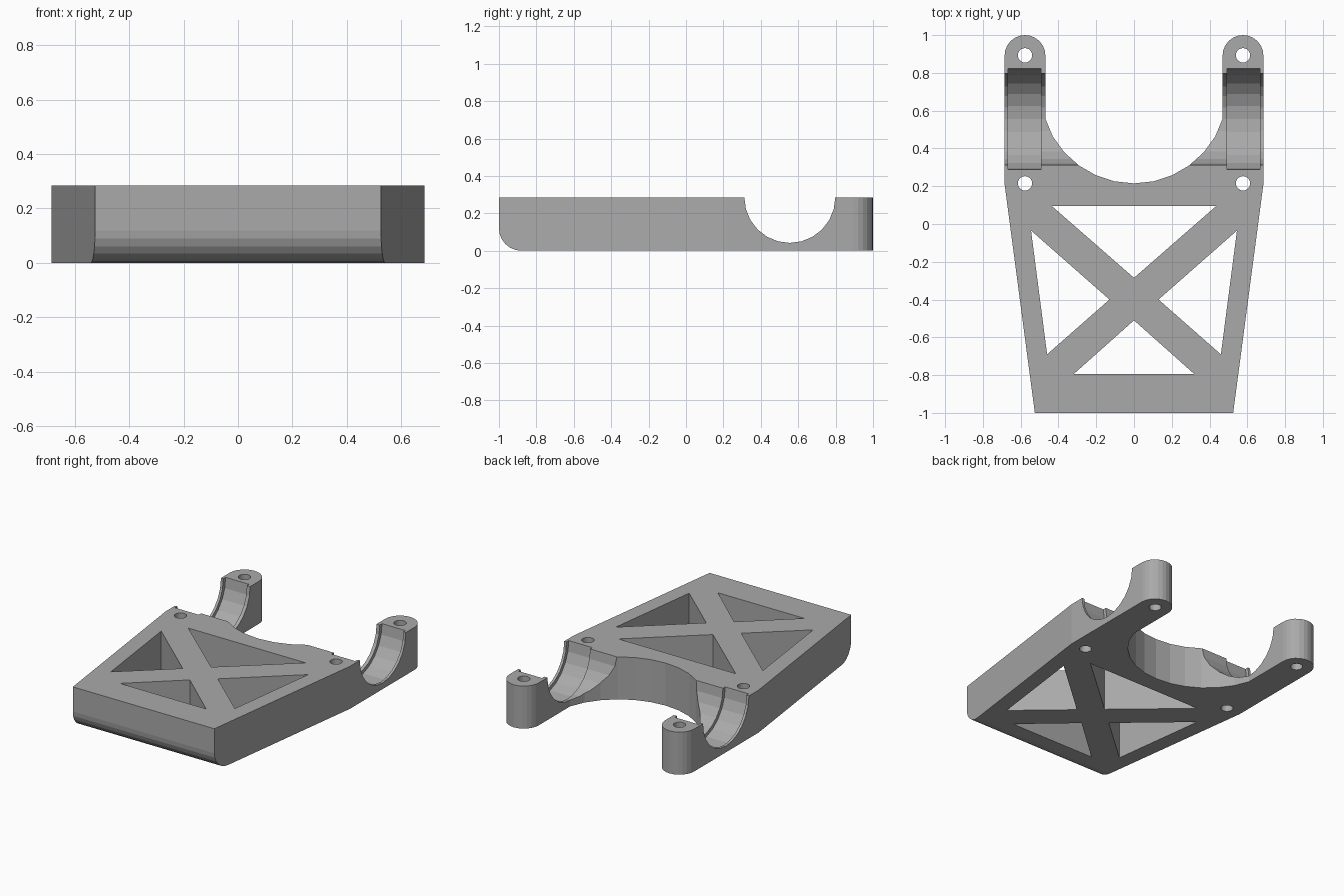
import bpy, bmesh
from math import sin, cos, pi, radians
from mathutils import Matrix

cube = bpy.data.objects.get("Cube")
if cube:
    bpy.data.objects.remove(cube, do_unlink=True)

HEIGHT = 0.285
BORE_Y = 0.555   # axis of the half-round saddles
ARM_X = 0.577    # centre line of each arm

grey = bpy.data.materials.new("mid grey")
grey.use_nodes = True
colour = (0.40, 0.40, 0.40, 1)
grey.diffuse_color = colour
grey.node_tree.nodes["Principled BSDF"].inputs["Base Color"].default_value = colour


def add_object(name, bm):
    bmesh.ops.recalc_face_normals(bm, faces=bm.faces)
    mesh = bpy.data.meshes.new(name)
    bm.to_mesh(mesh)
    bm.free()
    mesh.materials.append(grey)
    obj = bpy.data.objects.new(name, mesh)
    bpy.context.collection.objects.link(obj)
    return obj


def prism(points, z0, z1):
    bm = bmesh.new()
    face = bm.faces.new([bm.verts.new((x, y, z0)) for x, y in points])
    side = bmesh.ops.extrude_face_region(bm, geom=[face])["geom"]
    verts = [g for g in side if isinstance(g, bmesh.types.BMVert)]
    bmesh.ops.translate(bm, verts=verts, vec=(0, 0, z1 - z0))
    return bm


def cylinder(name, centre, radius, length, axis="Z"):
    bm = bmesh.new()
    turn = Matrix.Rotation(pi / 2, 4, "Y") if axis == "X" else Matrix()
    bmesh.ops.create_cone(bm, cap_ends=True, segments=24, radius1=radius,
                          radius2=radius, depth=length,
                          matrix=Matrix.Translation(centre) @ turn)
    return add_object(name, bm)


def cut(target, cutter):
    cutter.hide_render = True
    mod = target.modifiers.new("cut", "BOOLEAN")
    mod.operation = "DIFFERENCE"
    mod.solver = "EXACT"
    mod.object = cutter
    bpy.context.view_layer.objects.active = target
    bpy.ops.object.modifier_apply(modifier=mod.name)
    bpy.data.objects.remove(cutter, do_unlink=True)


# Plate outline: tapered body, round-ended arm, half of the big arc
half = [(0.525, -1), (0.685, 0.21)]
half += [(ARM_X + 0.108 * cos(a), 0.892 + 0.108 * sin(a))
         for a in (pi * i / 12 for i in range(13))]
half += [(min(0.469, 0.496 * sin(a)), 0.711 - 0.496 * cos(a))
         for a in (radians(d) for d in range(72, 0, -12))]
outline = half + [(0, 0.215)] + [(-x, y) for x, y in reversed(half)]
bm = prism(outline, 0, HEIGHT)

# Rounded lower front edge
front = [e for e in bm.edges
         if all(v.co.y < -0.99 and v.co.z < 0.01 for v in e.verts)]
bmesh.ops.bevel(bm, geom=front, offset=0.12, segments=6, profile=0.5,
                affect="EDGES")
bracket = add_object("bearing_bracket", bm)

# Triangular windows that leave the cross brace
side_window = [(0.545, -0.035), (0.13, -0.40), (0.46, -0.69)]
windows = [
    [(-0.435, 0.095), (0.435, 0.095), (0, -0.285)],
    [(-0.32, -0.795), (0.32, -0.795), (0, -0.51)],
    side_window,
    [(-x, y) for x, y in side_window],
]
for points in windows:
    cut(bracket, add_object("window_cutter", prism(points, -0.1, 0.5)))

# Saddle bore across both arms
cut(bracket, cylinder("bore_cutter", (0, BORE_Y, HEIGHT), 0.243, 2, "X"))

# Seat groove and screw holes in each arm
for s in (-1, 1):
    cut(bracket, cylinder("groove_cutter", (s * 0.58, BORE_Y, HEIGHT),
                          0.267, 0.175, "X"))
    for y in (0.215, 0.893):
        cut(bracket, cylinder("hole_cutter", (s * ARM_X, y, 0.1), 0.038, 1))
